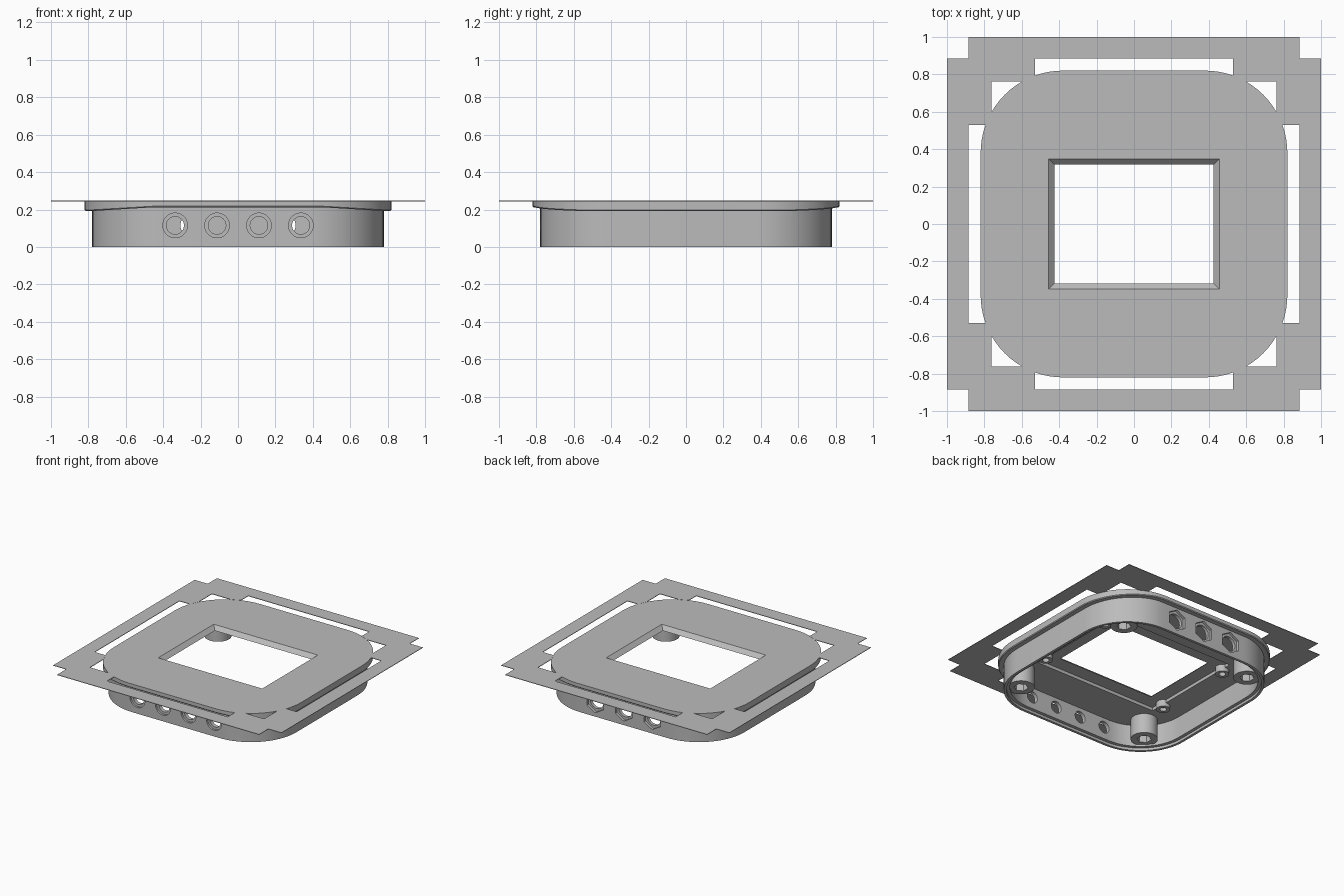
import bpy, bmesh, math
from mathutils import Matrix

cube = bpy.data.objects.get("Cube")
if cube:
    bpy.data.objects.remove(cube, do_unlink=True)

GREY = (0.5, 0.5, 0.5, 1)
mat = bpy.data.materials.new("mid grey")
mat.use_nodes = True
mat.diffuse_color = GREY
mat.node_tree.nodes["Principled BSDF"].inputs["Base Color"].default_value = GREY

TOP = 0.246
CORNER = 0.38          # centre of the rounded corners


def finish(name, bm):
    bmesh.ops.recalc_face_normals(bm, faces=bm.faces)
    me = bpy.data.meshes.new(name)
    bm.to_mesh(me)
    bm.free()
    me.materials.append(mat)
    ob = bpy.data.objects.new(name, me)
    bpy.context.collection.objects.link(ob)
    return ob


def loft(name, rings):
    """Skin a stack of equal-length point loops and cap both ends."""
    bm = bmesh.new()
    loops = [[bm.verts.new(p) for p in ring] for ring in rings]
    n = len(loops[0])
    for a, b in zip(loops, loops[1:]):
        for i in range(n):
            j = (i + 1) % n
            bm.faces.new((a[i], a[j], b[j], b[i]))
    bm.faces.new(loops[0])
    bm.faces.new(loops[-1])
    return finish(name, bm)


def rounded(half, z, segs=18):
    """Rounded square loop; z is a height or a function of x."""
    pts = []
    for q, (sx, sy) in enumerate(((1, 1), (-1, 1), (-1, -1), (1, -1))):
        for i in range(segs + 1):
            a = math.pi / 2 * (q + i / segs)
            x = sx * CORNER + (half - CORNER) * math.cos(a)
            y = sy * CORNER + (half - CORNER) * math.sin(a)
            pts.append((x, y, z(x) if callable(z) else z))
    return pts


def rect(hx, hy, z, cx=0, cy=0):
    return [(cx + sx * hx, cy + sy * hy, z)
            for sx, sy in ((1, 1), (-1, 1), (-1, -1), (1, -1))]


def box(name, hx, hy, z0, z1, cx=0, cy=0):
    return loft(name, [rect(hx, hy, z0, cx, cy), rect(hx, hy, z1, cx, cy)])


def rod(name, r, length, loc, sides=40, along_y=False):
    bm = bmesh.new()
    m = Matrix.Translation(loc)
    if along_y:
        m = m @ Matrix.Rotation(math.pi / 2, 4, "X")
    bmesh.ops.create_cone(bm, cap_ends=True, segments=sides, radius1=r,
                          radius2=r, depth=length, matrix=m)
    return finish(name, bm)


def cut(ob, cutters):
    for c in cutters:
        c.hide_render = True
        mod = ob.modifiers.new("cut", "BOOLEAN")
        mod.operation = "DIFFERENCE"
        mod.solver = "EXACT"
        mod.object = c
        bpy.context.view_layer.objects.active = ob
        bpy.ops.object.modifier_apply(modifier=mod.name)
        bpy.data.objects.remove(c, do_unlink=True)


def smooth(ob):
    bpy.ops.object.select_all(action="DESELECT")
    ob.select_set(True)
    bpy.context.view_layer.objects.active = ob
    bpy.ops.object.shade_smooth_by_angle(angle=math.radians(30))


def lip(x):
    """Underside of the flange, lower along the two sides."""
    t = min(max((abs(x) - 0.45) / 0.33, 0), 1)
    return 0.212 - 0.02 * t


# Hollow case with a stepped bottom rim and an overhanging flange
case = loft("case", [
    rounded(0.735, 0.19), rounded(0.735, 0.02), rounded(0.76, 0.02),
    rounded(0.76, 0), rounded(0.78, 0), rounded(0.78, lip),
    rounded(0.815, lip), rounded(0.82, lambda x: lip(x) + 0.006),
    rounded(0.82, TOP)])

# Display pocket and bevelled window
cutters = [
    box("pocket_cutter", 0.535, 0.43, 0.1, 0.215),
    loft("window_cutter", [rect(0.41, 0.302, 0.2), rect(0.47, 0.362, 0.26)])]

# Four round ports at the front, three hexagonal ones at the back
for i in range(4):
    x = (i - 1.5) * 0.224
    cutters += [rod("port_cutter", 0.047, 0.3, (x, -0.76, 0.115), 32, True),
                rod("counterbore_cutter", 0.066, 0.1, (x, -0.815, 0.115), 32, True)]
for i in (-1, 0, 1):
    x = i * 0.25
    cutters += [rod("port_cutter", 0.058, 0.3, (x, 0.76, 0.115), 32, True),
                rod("hex_cutter", 0.084, 0.1, (x, 0.81, 0.115), 6, True)]
cut(case, cutters)
smooth(case)

# Thin notched sheet around the flange, with edge slots and corner openings
sheet = box("trim_sheet", 1, 1, 0.243, 0.247)
cutters = [loft("opening_cutter", [rounded(0.817, 0.2), rounded(0.817, 0.3)])]
for s in (-1, 1):
    cutters += [box("slot_cutter", 0.53, 0.05, 0.2, 0.3, 0, s * 0.835),
                box("slot_cutter", 0.05, 0.53, 0.2, 0.3, s * 0.835, 0)]
    for t in (-1, 1):
        cutters += [
            box("notch_cutter", 0.11, 0.11, 0.2, 0.3, s * 0.995, t * 0.995),
            box("corner_cutter", 0.08, 0.08, 0.2, 0.3, s * 0.683, t * 0.683)]
cut(sheet, cutters)

# Corner bosses with hex sockets, and small display standoffs
for sx, side in ((1, "left"), (-1, "right")):
    for sy, end in ((-1, "front"), (1, "back")):
        x, y = sx * 0.577, sy * 0.574
        boss = rod(f"{end}_{side}_boss", 0.097, 0.166, (x, y, 0.117))
        cut(boss, [rod("socket_cutter", 0.052, 0.1, (x, y, 0.04), 6)])
        smooth(boss)
        x, y = sx * 0.55, sy * 0.33
        post = rod(f"{end}_{side}_standoff", 0.05, 0.06, (x, y, 0.192), 24)
        cut(post, [rod("screw_cutter", 0.025, 0.06, (x, y, 0.17), 24)])
        smooth(post)
